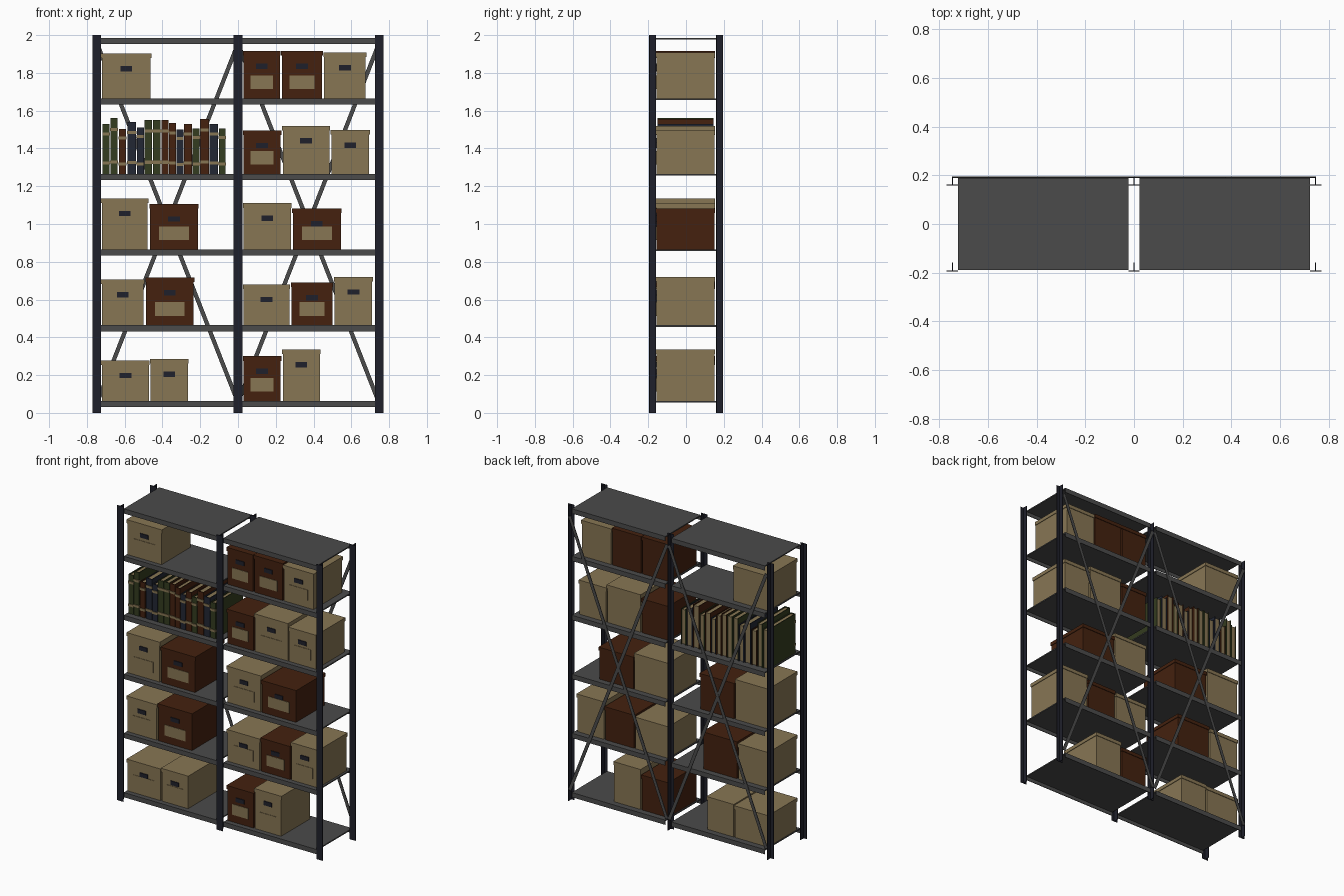
import bpy, bmesh, math
from mathutils import Matrix, Vector


def mat(name, rgb):
    m = bpy.data.materials.new(name)
    m.diffuse_color = (*rgb, 1)
    return m


TAN = mat("tan_card", (0.245, 0.182, 0.088))
BROWN = mat("dark_brown", (0.058, 0.0155, 0.0047))
GREY = mat("grey_steel", (0.07, 0.07, 0.07))
NAVY = mat("navy_black", (0.0135, 0.0145, 0.024))
BLUE = mat("book_blue", (0.016, 0.02, 0.034))
GREEN = mat("book_green", (0.034, 0.045, 0.014))


def build(name, boxes, *mats):
    """One object from boxes (x0, x1, y0, y1, z0, z1[, material index])."""
    bm = bmesh.new()
    for b in boxes:
        size = (b[1] - b[0], b[3] - b[2], b[5] - b[4])
        mid = Vector((b[0] + b[1], b[2] + b[3], b[4] + b[5])) / 2
        r = bmesh.ops.create_cube(bm, size=1, matrix=Matrix.Translation(mid) @ Matrix.Diagonal((*size, 1)))
        for f in {f for v in r["verts"] for f in v.link_faces}:
            f.material_index = b[6] if len(b) > 6 else 0
    me = bpy.data.meshes.new(name)
    bm.to_mesh(me)
    bm.free()
    for m in mats:
        me.materials.append(m)
    ob = bpy.data.objects.new(name, me)
    bpy.context.collection.objects.link(ob)
    return ob


# T-section posts, plate in front and web behind
for side, y in (("front", -0.195), ("back", 0.159)):
    for i, x in enumerate((-0.747, 0, 0.747)):
        build(f"{side}_post_{i + 1}", [
            (x - 0.023, x + 0.023, y, y + 0.004, 0, 2),
            (x - 0.002, x + 0.002, y + 0.004, y + 0.036, 0, 2)], NAVY)

# Shelves: thin sheet with lips front and back
LEVELS = [0.062, 0.464, 0.864, 1.264, 1.664, 1.986]
for i, z in enumerate(LEVELS):
    for side, x0, x1 in (("left", -0.724, -0.023), ("right", 0.023, 0.724)):
        build(f"{side}_shelf_{i + 1}", [
            (x0, x1, -0.190, 0.190, z - 0.008, z),
            (x0, x1, -0.190, -0.186, z - 0.032, z - 0.008),
            (x0, x1, 0.186, 0.190, z - 0.032, z - 0.008)], GREY)

# Crossed back braces
for side, cx in (("left", -0.373), ("right", 0.373)):
    for k, s in (("rising", 1), ("falling", -1)):
        dx, dz = 0.73, 1.86
        h = math.hypot(dx, dz) / 2
        y = 0.0005 * s
        ob = build(f"{side}_brace_{k}", [(-0.011, 0.011, -0.002 + y, 0.002 + y, -h, h)], GREY)
        ob.location = (cx, 0.1925, 1.005)
        ob.rotation_euler = (0, s * math.atan2(dx, dz), 0)

# Storage boxes: x0, x1, top, colour for each level
STORE = {
    0: [(-0.72, -0.472, 0.278, TAN), (-0.462, -0.265, 0.285, TAN),
        (0.03, 0.225, 0.30, BROWN), (0.237, 0.434, 0.335, TAN)],
    1: [(-0.72, -0.50, 0.706, TAN), (-0.487, -0.235, 0.716, BROWN), (0.03, 0.272, 0.68, TAN),
        (0.284, 0.50, 0.69, BROWN), (0.512, 0.71, 0.72, TAN)],
    2: [(-0.72, -0.478, 1.136, TAN), (-0.465, -0.212, 1.106, BROWN),
        (0.03, 0.28, 1.11, TAN), (0.29, 0.545, 1.082, BROWN)],
    3: [(0.03, 0.225, 1.496, BROWN), (0.237, 0.484, 1.52, TAN), (0.494, 0.694, 1.497, TAN)],
    4: [(-0.72, -0.463, 1.902, TAN), (0.03, 0.222, 1.915, BROWN),
        (0.232, 0.445, 1.915, BROWN), (0.456, 0.676, 1.907, TAN)],
}
for lv, row in STORE.items():
    z = LEVELS[lv]
    for i, (x0, x1, top, col) in enumerate(row):
        tag = f"{lv + 1}_{i + 1}"
        c, hw = (x0 + x1) / 2, (x1 - x0) * 0.31
        build(f"storage_box_{tag}", [
            (x0, x1, -0.157, 0.150, z, top - 0.024),
            (x0 - 0.004, x1 + 0.004, -0.161, 0.154, top - 0.024, top)], col)
        build(f"box_label_{tag}", [(c - hw, c + hw, -0.160, -0.1565, z + 0.05, z + 0.122)], TAN)
        build(f"box_handle_{tag}", [(c - 0.031, c + 0.031, -0.162, -0.1565, top - 0.094, top - 0.066)], NAVY)

# Row of ledgers: left edge, width, top, cover colour
BOOKS = [
    (-0.717, 0.038, 1.53, GREEN), (-0.675, 0.038, 1.56, GREEN), (-0.631, 0.038, 1.503, BROWN),
    (-0.586, 0.046, 1.54, BLUE), (-0.536, 0.038, 1.512, BLUE), (-0.494, 0.040, 1.55, GREEN),
    (-0.450, 0.040, 1.55, GREEN), (-0.406, 0.038, 1.55, BROWN), (-0.365, 0.036, 1.535, BROWN),
    (-0.325, 0.036, 1.50, BLUE), (-0.286, 0.042, 1.53, BROWN), (-0.240, 0.036, 1.505, GREEN),
    (-0.200, 0.046, 1.555, BROWN), (-0.150, 0.044, 1.53, BLUE), (-0.101, 0.036, 1.505, GREEN),
]
z = LEVELS[3]
for i, (x, w, top, col) in enumerate(BOOKS):
    r, h, t = x + w, top - z, 0.005
    parts = [(x, x + t, -0.150, 0.146, z, top), (r - t, r, -0.150, 0.146, z, top),
             (x + t, r - t, -0.150, -0.144, z, top),
             (x + t, r - t, -0.144, 0.141, z + 0.003, top - 0.007, 1)]
    # raised spine bands
    parts += [(x - 0.0015, r + 0.0015, -0.154, -0.138, z + h * f - 0.008, z + h * f + 0.008, 1)
              for f in (0.22, 0.80)]
    build(f"ledger_{i + 1}", parts, col, TAN)
